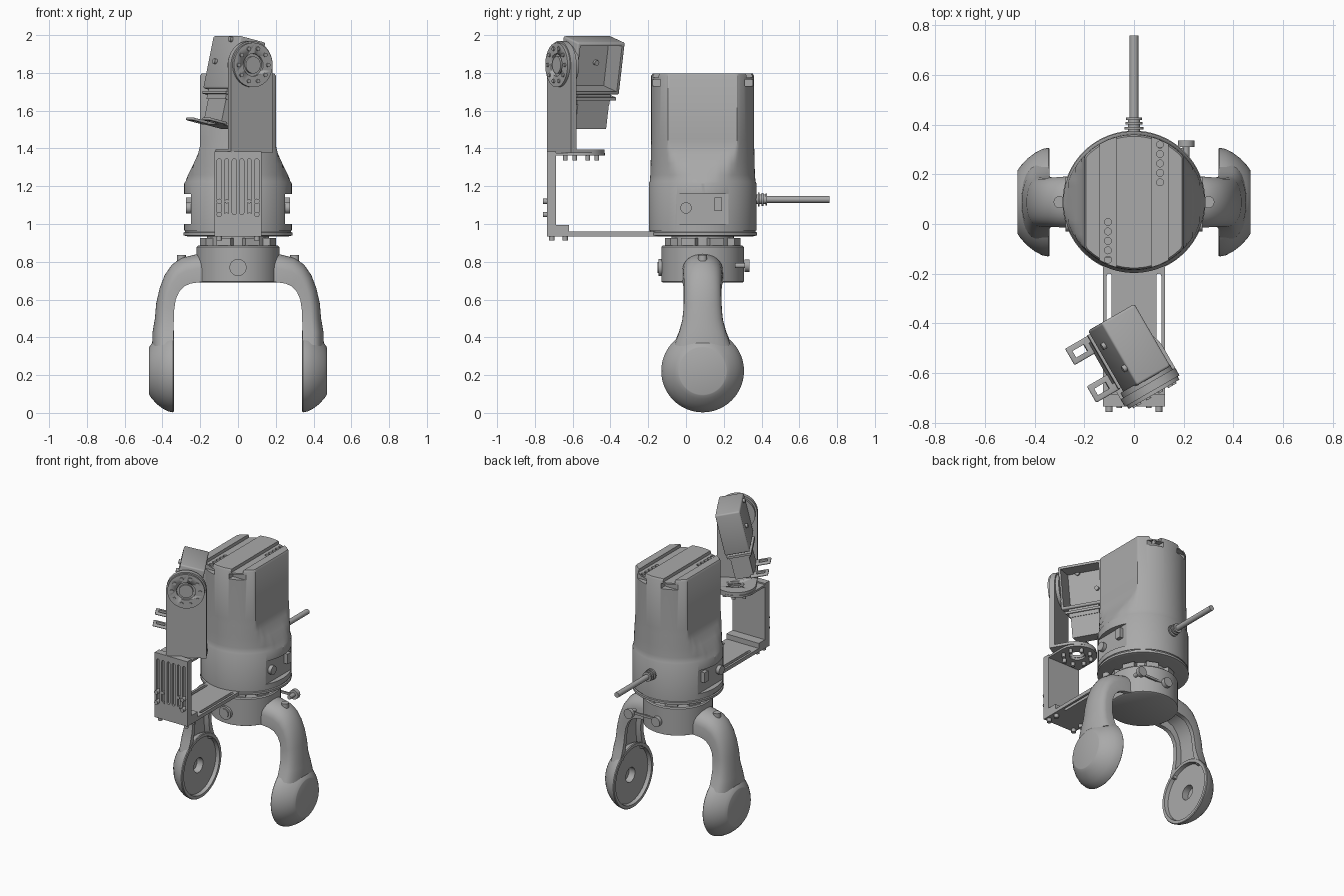
import bpy, bmesh, math
from mathutils import Matrix, Vector

cube = bpy.data.objects.get("Cube")
if cube:
    bpy.data.objects.remove(cube)

grey = bpy.data.materials.new("machined grey")
grey.use_nodes = True
COLOUR = (0.4, 0.4, 0.4, 1)
grey.diffuse_color = COLOUR
grey.node_tree.nodes["Principled BSDF"].inputs["Base Color"].default_value = COLOUR

I = Matrix()
CY = 0.088                                   # y of the main axis
AXIS = {"x": Matrix.Rotation(math.pi / 2, 4, "Y"),
        "y": Matrix.Rotation(-math.pi / 2, 4, "X"), "z": I}


def finish(name, bm, smooth=True, bevel=0):
    bmesh.ops.recalc_face_normals(bm, faces=bm.faces)
    mesh = bpy.data.meshes.new(name)
    bm.to_mesh(mesh)
    bm.free()
    mesh.materials.append(grey)
    ob = bpy.data.objects.new(name, mesh)
    bpy.context.collection.objects.link(ob)
    bpy.ops.object.select_all(action="DESELECT")
    bpy.context.view_layer.objects.active = ob
    ob.select_set(True)
    if bevel:
        mod = ob.modifiers.new("bevel", "BEVEL")
        mod.width, mod.segments = bevel, 3
        bpy.ops.object.modifier_apply(modifier=mod.name)
    if smooth:
        bpy.ops.object.shade_smooth_by_angle(angle=math.radians(32))
    return ob


def box(name, lo, hi, m=I, bevel=0):
    bm = bmesh.new()
    lo, hi = Vector(lo), Vector(hi)
    bmesh.ops.create_cube(bm, size=1, matrix=m @ Matrix.Translation((lo + hi) / 2)
                          @ Matrix.Diagonal((*(hi - lo), 1)))
    return finish(name, bm, bevel > 0, bevel)


def cyl(name, centre, r, depth, axis="z", m=I, seg=32):
    bm = bmesh.new()
    bmesh.ops.create_cone(bm, cap_ends=True, segments=seg, radius1=r, radius2=r, depth=depth,
                          matrix=m @ Matrix.Translation(centre) @ AXIS[axis])
    return finish(name, bm)


def loft(name, rings, closed_ends=True):
    bm = bmesh.new()
    rows = [[bm.verts.new(p) for p in ring] for ring in rings]
    for a, b in zip(rows, rows[1:]):
        for i in range(len(a)):
            j = (i + 1) % len(a)
            bm.faces.new((a[i], a[j], b[j], b[i]))
    if closed_ends:
        bm.faces.new(rows[0])
        bm.faces.new(rows[-1])
    return finish(name, bm)


def lathe(name, profile, centre, axis="z", seg=72):
    """Turn (height, radius) points round an axis; both ends are capped."""
    m = Matrix.Translation(centre) @ AXIS[axis]
    turn = [2 * math.pi * i / seg for i in range(seg)]
    return loft(name, [[m @ Vector((r * math.cos(t), r * math.sin(t), h)) for t in turn]
                       for h, r in profile])


def arch(a0, a1, b0, b1):
    """Outline with a square foot at b0 and a half-round end reaching b1."""
    r, mid, s = (a1 - a0) / 2, (a0 + a1) / 2, math.copysign(1, b1 - b0)
    arc = [math.pi * i / 24 for i in range(25)]
    return [(a0, b0), (a1, b0)] + [(mid + r * math.cos(t), b1 - s * r + s * r * math.sin(t)) for t in arc]


def slot(a, b0, b1, r):
    arc = [math.pi * i / 8 for i in range(9)]
    top = [(a + r * math.cos(t), b1 - r + r * math.sin(t)) for t in arc]
    return top + [(a - r * math.cos(t), b0 + r - r * math.sin(t)) for t in arc]


def prism(name, outline, d0, d1, plane="xy", m=I):
    place = (lambda a, b, d: (a, b, d)) if plane == "xy" else (lambda a, b, d: (a, d, b))
    return loft(name, [[m @ Vector(place(a, b, d)) for a, b in outline] for d in (d0, d1)])


def cut(ob, cutters):
    for c in cutters:
        mod = ob.modifiers.new("cut", "BOOLEAN")
        mod.operation, mod.solver, mod.object = "DIFFERENCE", "EXACT", c
        bpy.context.view_layer.objects.active = ob
        bpy.ops.object.modifier_apply(modifier=mod.name)
        bpy.data.objects.remove(c)


# Main housing: round base blending into a column with flat sides
def housing_ring(z, r, flat):
    turn = [2 * math.pi * i / 128 for i in range(128)]
    return [(max(-flat, min(flat, r * math.cos(t))), CY + r * math.sin(t), z) for t in turn]


sections = [(0.965, 0.285, 0.285), (1.215, 0.285, 0.285), (1.225, 0.28, 0.278), (1.26, 0.277, 0.265),
            (1.32, 0.275, 0.235), (1.37, 0.274, 0.212), (1.41, 0.273, 0.202), (1.45, 0.272, 0.2),
            (1.785, 0.272, 0.2), (1.797, 0.265, 0.193)]
housing = loft("housing", [housing_ring(*s) for s in sections])
cutters = []
for s in (-1, 1):
    xs = sorted((s * 0.07, s * 0.14))
    cutters.append(box("strip", (xs[0], -0.3, 1.775), (xs[1], 0.5, 1.9)))
    for y0, y1 in ((-0.3, -0.135), (0.31, 0.5)):
        cutters.append(box("end_notch", (xs[0] - 0.015, y0, 1.73), (xs[1] + 0.015, y1, 1.765)))
    xs = sorted((s * 0.25, s * 0.4))
    cutters.append(box("side_flat", (xs[0], -0.3, 1.0), (xs[1], 0.5, 1.16)))
    for i in range(5):
        cutters.append(cyl("hole", (s * 0.105, CY + s * (0.08 + 0.038 * i), 1.78), 0.014, 0.05, seg=20))
cut(housing, cutters)
for s, side in ((1, "left"), (-1, "right")):
    cyl("side_button_" + side, (s * 0.26, 0, 1.085), 0.03, 0.03, "x")
    box("side_catch_" + side, (s * 0.262 - 0.014, 0.15, 1.07), (s * 0.262 + 0.014, 0.19, 1.14))
lathe("base_flange", [(0.935, 0.27), (0.94, 0.288), (0.955, 0.288), (0.958, 0.28), (0.967, 0.28)], (0, CY, 0))

# Cable with strain relief
cyl("cable", (0, 0.56, 1.13), 0.018, 0.4, "y")
cyl("cable_gland", (0, 0.385, 1.13), 0.025, 0.08, "y")
for i in range(3):
    cyl("gland_rib", (0, 0.385 + 0.02 * i, 1.13), 0.038 - 0.003 * i, 0.01, "y")

# Neck and gripper ring
cyl("neck", (0, CY, 0.91), 0.165, 0.06, seg=48)
for i in range(8):
    m = Matrix.Translation((0, CY, 0)) @ Matrix.Rotation(math.pi * (i + 0.5) / 4, 4, "Z")
    box("neck_block", (0.13, -0.04, 0.88), (0.2, 0.04, 0.925), m)
lathe("gripper_ring", [(0.69, 0.21), (0.695, 0.219), (0.878, 0.219), (0.885, 0.212)], (0, CY, 0))
cyl("front_button", (0, -0.135, 0.77), 0.045, 0.02, "y")
cyl("front_button_cap", (0, -0.142, 0.77), 0.03, 0.02, "y")
for x in (0, 0.21):
    cyl("rear_knob", (x, 0.323, 0.78), 0.033, 0.026, "y")
    cyl("rear_knob_stem", (x, 0.29, 0.78), 0.014, 0.06, "y")
box("rear_link", (0, 0.295, 0.775), (0.21, 0.307, 0.79))

# Two fingers: channelled curved arm and dished round pad
# stations: inner x, z, then outer x, z, half width
STATIONS = [(0.342, 0.37, 0.455, 0.35, 0.15), (0.341, 0.43, 0.452, 0.43, 0.125),
            (0.34, 0.49, 0.44, 0.5, 0.108), (0.338, 0.545, 0.433, 0.58, 0.102), (0.33, 0.6, 0.415, 0.66, 0.1),
            (0.312, 0.64, 0.388, 0.73, 0.1), (0.285, 0.67, 0.35, 0.785, 0.102), (0.25, 0.685, 0.3, 0.82, 0.105),
            (0.2, 0.692, 0.22, 0.84, 0.108), (0.15, 0.692, 0.15, 0.845, 0.108)]
WEB = [(0, 1), (0, 0.72), (0.35, 0.7), (0.35, -0.7), (0, -0.72), (0, -1)]
WEB += [(0.25 + 0.75 * math.cos(t) ** 0.7, math.sin(t))
        for t in [math.pi * (i / 16 - 0.5) for i in range(1, 16)]]
PAD = [(0.41, 0.05), (0.365, 0.05), (0.365, 0.19), (0.34, 0.195), (0.34, 0.215), (0.345, 0.219),
       (0.37, 0.214), (0.4, 0.198), (0.43, 0.175), (0.455, 0.148), (0.468, 0.13), (0.47, 0.125)]
for s, side in ((1, "left"), (-1, "right")):
    loft("finger_arm_" + side, [[(s * (xi + t * (xo - xi)), CY + w * v, zi + t * (zo - zi)) for t, v in WEB]
                                for xi, zi, xo, zo, w in STATIONS])
    lathe("finger_pad_" + side, [(s * h, r) for h, r in PAD], (0, CY, 0.222), "x")
    cyl("finger_screw_" + side, (s * 0.3, CY, 0.81), 0.024, 0.05, "z", seg=20)

# Lower bracket: long foot plate, upright and round-ended shelf
foot = box("foot_plate", (-0.125, -0.73, 0.935), (0.125, -0.05, 0.96))
cut(foot, [prism("foot_slot", slot(x, -0.56, -0.2, 0.01), 0.9, 1) for x in (-0.1, 0.1)])
box("foot_pad", (-0.125, -0.73, 0.96), (0.125, -0.62, 0.995))
upright = box("upright_plate", (-0.125, -0.735, 0.935), (0.125, -0.687, 1.385))
cut(upright, [prism("groove", slot(-0.1 + 0.04 * i, 1.05, 1.345, 0.011), -0.8, -0.72, "xz") for i in range(6)])
ROUND = Vector((0, -0.555, 0))
shelf = prism("shelf_plate", arch(-0.125, 0.125, -0.735, -0.43), 1.362, 1.376)
cut(shelf, [cyl("bore", ROUND + Vector((0, 0, 1.37)), 0.05, 0.1)])
for x in (-0.1, 0.1):
    for z in (1.05, 1.12):
        cyl("upright_screw", (x, -0.74, z), 0.014, 0.035, "y", seg=16)
        cyl("upright_nut", (x * 0.6, -0.735, z), 0.011, 0.012, "y", seg=16)
    for y in (-0.71, -0.64):
        cyl("foot_screw", (x, y, 0.927), 0.015, 0.03, seg=16)
for i in range(8):
    t = math.pi * (i + 0.5) / 4
    cyl("shelf_screw", ROUND + Vector((0.09 * math.cos(t), 0.09 * math.sin(t), 1.35)), 0.012, 0.03, seg=16)

# Panned upper bracket with pivot disc
PAN = Matrix.Translation((0, -0.6, 0)) @ Matrix.Rotation(math.radians(30), 4, "Z")
U, Z = 0.027, 1.842
base = prism("pan_plate", arch(U - 0.127, U + 0.127, -0.1, 0.16), 1.376, 1.395, "xy", PAN)
cut(base, [cyl("bore", (U, 0.035, 1.38), 0.05, 0.1, m=PAN)])
prism("pan_upright", arch(U - 0.127, U + 0.127, 1.376, Z + 0.127), -0.1, -0.065, "xz", PAN)
disc = cyl("pivot_disc", (U, -0.1, Z), 0.118, 0.03, "y", PAN, 48)
cut(disc, [cyl("bore", (U, -0.11, Z), 0.06, 0.03, "y", PAN)])
cyl("pivot_hub", (U, -0.1, Z), 0.045, 0.03, "y", PAN)
for i in range(10):
    t = 2 * math.pi * i / 10
    cyl("pivot_screw", (U + 0.09 * math.cos(t), -0.115, Z + 0.09 * math.sin(t)), 0.011, 0.014, "y", PAN, 16)
cyl("tilt_disc", (U, -0.055, Z), 0.115, 0.025, "y", PAN, 48)

# Tilted open-sided camera box with motor and mounting tabs below
TILT = PAN @ Matrix.Translation((0.033, 0.095, Z)) @ Matrix.Rotation(math.radians(13), 4, "Y")
shell = box("camera_box", (-0.08, -0.145, -0.145), (0.08, 0.145, 0.14), TILT, 0.01)
cut(shell, [box("hollow", (-0.062, -0.127, -0.127), (0.2, 0.127, 0.122), TILT)])
for y in (-0.06, 0.06):
    cyl("box_bolt", (-0.07, y, 0.06 - y), 0.014, 0.05, "x", TILT, 16)
box("tilt_plate", (-0.085, -0.12, -0.175), (0.075, 0.13, -0.16), TILT)
box("tilt_spacer", (-0.07, -0.1, -0.2), (0.065, 0.1, -0.14), TILT)
box("motor", (-0.06, -0.09, -0.335), (0.06, 0.1, -0.19), TILT)
for y in (-0.085, 0.09):
    tab = box("motor_tab", (-0.155, y - 0.038, -0.335), (-0.04, y + 0.038, -0.32), TILT, 0.006)
    cut(tab, [box("tab_slot", (-0.135, y - 0.015, -0.4), (-0.08, y + 0.015, -0.3), TILT)])
